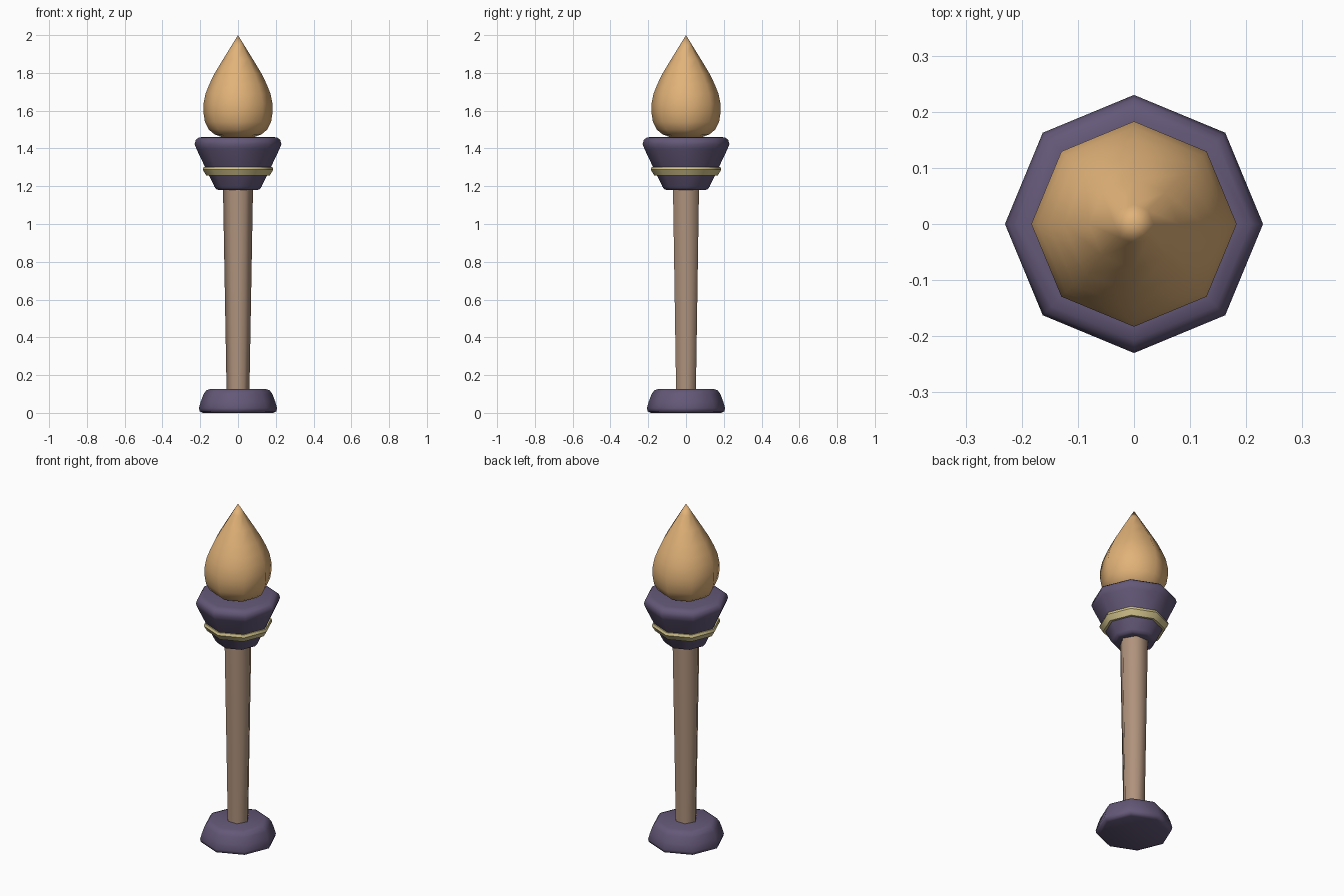
import bpy, bmesh, math

if "Cube" in bpy.data.objects:
    bpy.data.objects.remove(bpy.data.objects["Cube"])


def material(name, rgb):
    m = bpy.data.materials.new(name)
    m.diffuse_color = (*rgb, 1.0)
    m.use_nodes = True
    m.node_tree.nodes["Principled BSDF"].inputs["Base Color"].default_value = m.diffuse_color
    return m


def lathe(name, profile, sides, mat, angle=60, closed=False):
    """Revolve (radius, z) points around z; caps the ends, or joins them for a ring."""
    bm = bmesh.new()
    rings = []
    for r, z in profile:
        if r == 0:
            rings.append([bm.verts.new((0, 0, z))] * sides)
        else:
            rings.append([bm.verts.new((r * math.cos(2 * math.pi * i / sides),
                                        r * math.sin(2 * math.pi * i / sides), z))
                          for i in range(sides)])
    pairs = list(zip(rings, rings[1:]))
    if closed:
        pairs.append((rings[-1], rings[0]))
    for a, b in pairs:
        for i in range(sides):
            j = (i + 1) % sides
            bm.faces.new(list(dict.fromkeys((a[i], a[j], b[j], b[i]))))
    if not closed:
        for ring in (rings[0], rings[-1]):
            if ring[0] is not ring[1]:
                bm.faces.new(ring)
    bmesh.ops.recalc_face_normals(bm, faces=bm.faces)
    me = bpy.data.meshes.new(name)
    bm.to_mesh(me)
    bm.free()
    me.materials.append(mat)
    ob = bpy.data.objects.new(name, me)
    bpy.context.collection.objects.link(ob)
    bpy.ops.object.select_all(action='DESELECT')
    ob.select_set(True)
    bpy.context.view_layer.objects.active = ob
    bpy.ops.object.shade_smooth_by_angle(angle=math.radians(angle))
    return ob


purple = material("dusky purple", (0.127, 0.098, 0.188))
wood = material("pale wood", (0.434, 0.292, 0.205))
gold = material("pale gold", (0.66, 0.56, 0.27))
orange = material("flame orange", (0.752, 0.445, 0.188))

# rounded octagonal foot
lathe("base", [(0.185, 0), (0.203, 0.008), (0.207, 0.025), (0.197, 0.06), (0.182, 0.1),
               (0.168, 0.119), (0.145, 0.127)], 8, purple)

# tapered hexagonal shaft
lathe("shaft", [(0.06, 0.09), (0.08, 1.22)], 6, wood, 65)

# flared cup with softened rims
lathe("cup", [(0.1, 1.18), (0.114, 1.184), (0.124, 1.196), (0.22, 1.397), (0.23, 1.423),
              (0.223, 1.446), (0.208, 1.457), (0.185, 1.461)], 8, purple)

# band round the cup
lathe("band", [(0.145, 1.258), (0.168, 1.257), (0.187, 1.288), (0.182, 1.303),
               (0.155, 1.303)], 8, gold, 46, closed=True)

# teardrop flame
lathe("flame", [(0.08, 1.458), (0.125, 1.475), (0.155, 1.5), (0.175, 1.54), (0.183, 1.59),
                (0.183, 1.635), (0.172, 1.69), (0.152, 1.74), (0.125, 1.795),
                (0.08, 1.87), (0.035, 1.943), (0, 2.0)], 8, orange)
